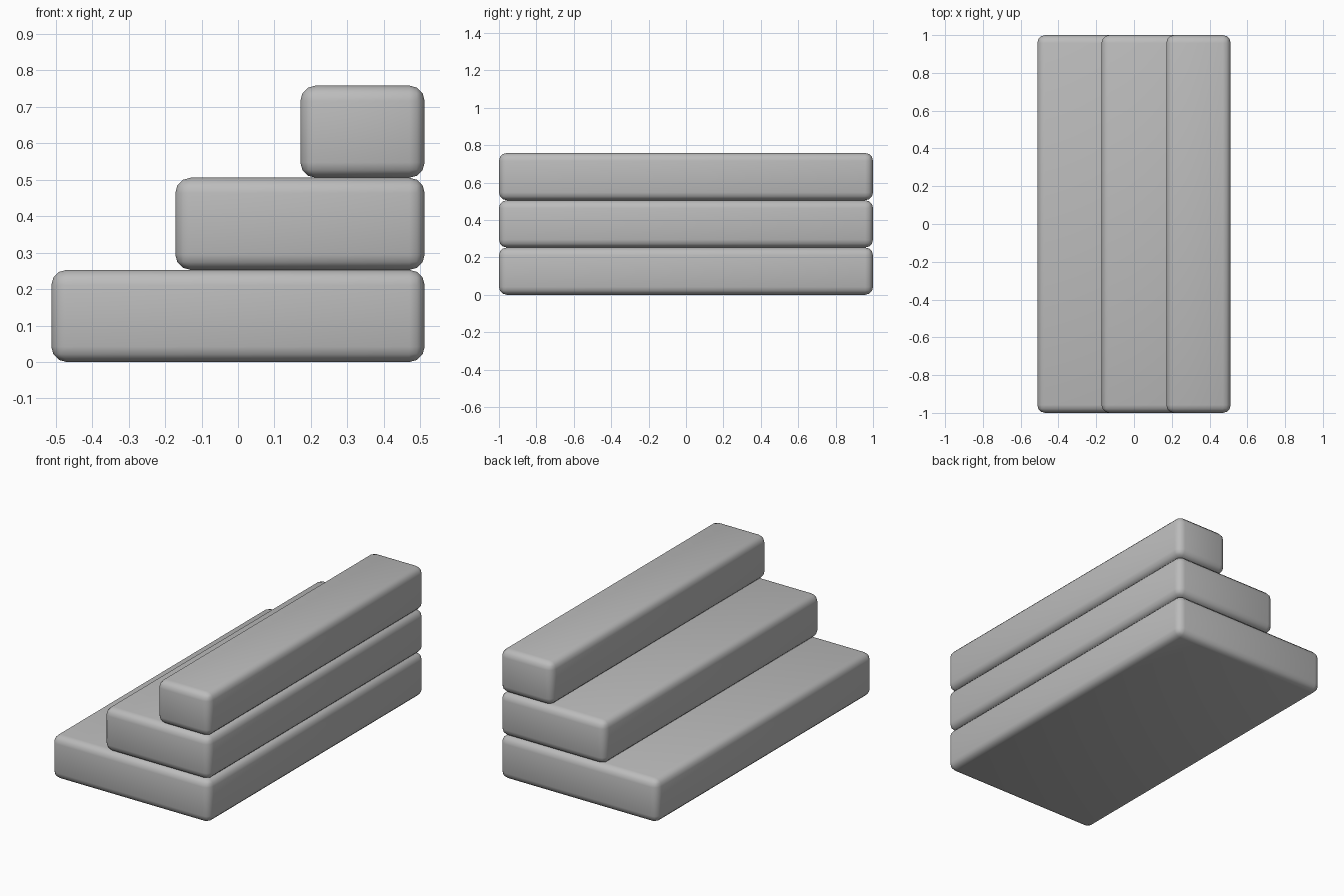
import bpy
import math

if "Cube" in bpy.data.objects:
    bpy.data.objects.remove(bpy.data.objects["Cube"], do_unlink=True)

STEP_HEIGHT = 0.2527
RIGHT_EDGE = 0.512
LENGTH = 2.0

# One plain grey for the whole staircase
grey = bpy.data.materials.new("stone grey")
grey.use_nodes = True
colour = (0.5, 0.5, 0.5, 1)
grey.diffuse_color = colour
grey.node_tree.nodes["Principled BSDF"].inputs["Base Color"].default_value = colour


def add_step(name, level, left_edge):
    """Rounded slab running the full length, flush with the high side."""
    width = RIGHT_EDGE - left_edge
    centre = ((RIGHT_EDGE + left_edge) / 2, 0, (level + 0.5) * STEP_HEIGHT)
    bpy.ops.mesh.primitive_cube_add(size=1, location=centre)
    step = bpy.context.object
    step.name = name
    step.scale = (width, LENGTH, STEP_HEIGHT)
    bpy.ops.object.transform_apply(location=False, rotation=False, scale=True)
    step.data.materials.append(grey)
    bevel = step.modifiers.new("rounded edges", "BEVEL")
    bevel.width = 0.042
    bevel.segments = 3
    bpy.ops.object.modifier_apply(modifier=bevel.name)
    bpy.ops.object.shade_smooth_by_angle(angle=math.radians(40))


# Three stacked steps, each narrower than the one below
add_step("bottom_step", 0, -0.512)
add_step("middle_step", 1, -0.172)
add_step("top_step", 2, 0.171)
